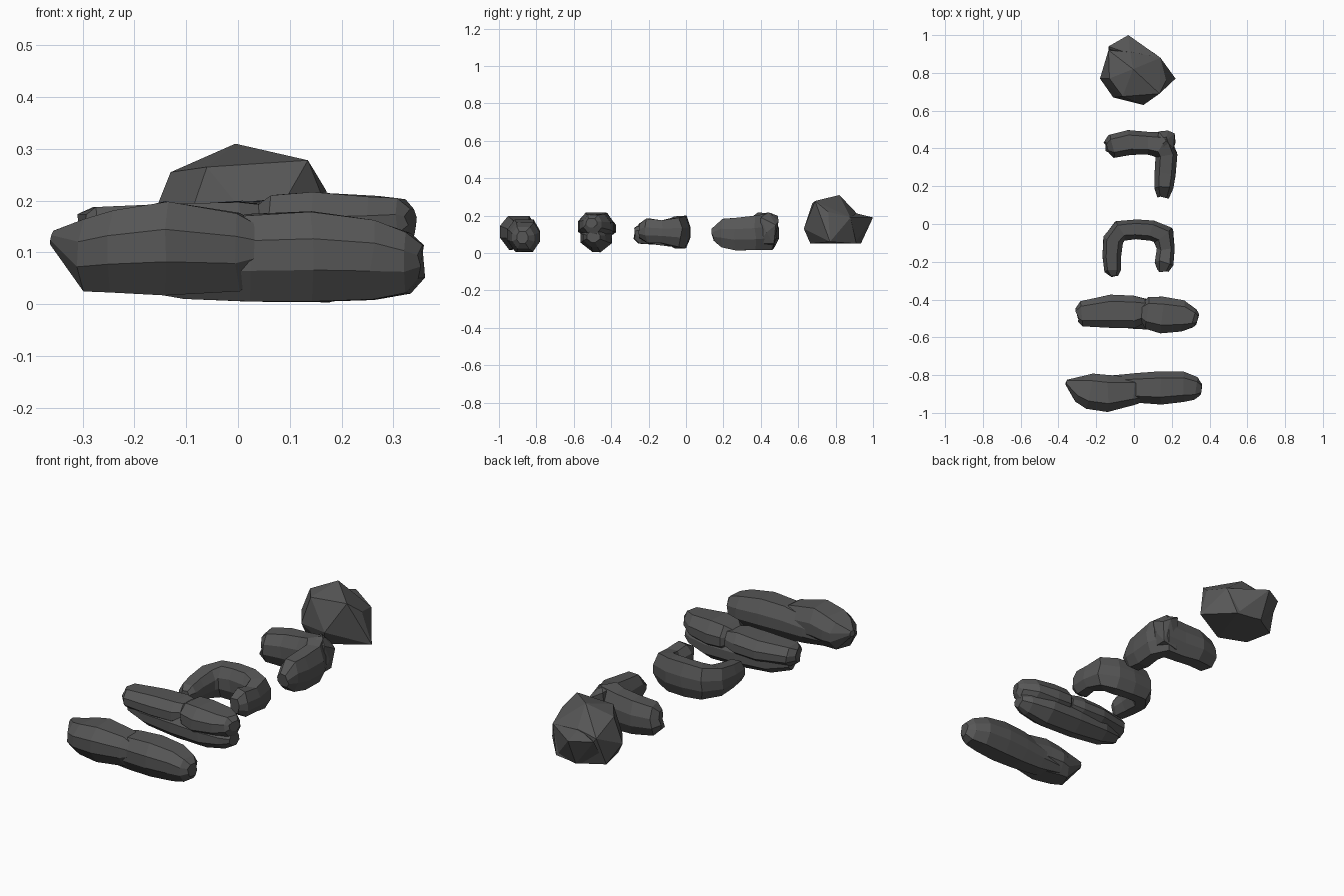
import bpy, bmesh, random
from mathutils import Vector

random.seed(4)
stone = bpy.data.materials.new("dark grey stone")
stone.diffuse_color = (0.095, 0.095, 0.095, 1)


def finish(bm, name):
    bmesh.ops.recalc_face_normals(bm, faces=bm.faces)
    me = bpy.data.meshes.new(name)
    bm.to_mesh(me)
    bm.free()
    me.materials.append(stone)
    ob = bpy.data.objects.new(name, me)
    bpy.context.collection.objects.link(ob)
    return ob


# chipped eight-sided section: (sideways, up), each -1..1
SECTION = [(1, -.35), (1, .3), (.6, 1), (-.55, 1), (-1, .4), (-1, -.3), (-.5, -1), (.55, -1)]


def loft(name, stations, taper=1.0, jit=0.005):
    """Stone lofted along stations (x, y, half width, z low, z high)."""
    bm = bmesh.new()
    pts = [Vector((s[0], s[1])) for s in stations]
    rings = []
    for i, (x, y, w, lo, hi) in enumerate(stations):
        t = (pts[min(i + 1, len(pts) - 1)] - pts[max(i - 1, 0)]).normalized()
        side = Vector((-t.y, t.x))
        ring = []
        for u, v in SECTION:
            k = w * u * (taper if v < -.5 else 1)
            slide = random.uniform(-jit, jit)
            ring.append(bm.verts.new((
                x + side.x * k + t.x * slide,
                y + side.y * k + t.y * slide,
                (lo + hi) / 2 + (hi - lo) / 2 * v * random.uniform(.95, 1))))
        rings.append(ring)
    for a, b in zip(rings, rings[1:]):
        for j in range(8):
            k = (j + 1) % 8
            bm.faces.new((a[j], a[k], b[k], b[j]))
    bm.faces.new(rings[0])
    bm.faces.new(rings[-1])
    return finish(bm, name)


def hull(name, points):
    bm = bmesh.new()
    for p in points:
        bm.verts.new(p)
    res = bmesh.ops.convex_hull(bm, input=bm.verts)
    loose = [v for v in bm.verts if not v.link_faces]
    bmesh.ops.delete(bm, geom=loose, context='VERTS')
    return finish(bm, name)


# front long rock: two wedge lobes sliding into each other
loft("front_rock_left_lobe", [
    (-.357, -.838, .014, .115, .142), (-.285, -.87, .075, .022, .165),
    (-.235, -.885, .095, .02, .182), (-.14, -.897, .098, .016, .202),
    (.0, -.885, .075, .025, .178), (.09, -.9, .03, .09, .125)])
loft("front_rock_right_lobe", [
    (-.225, -.85, .04, .03, .11), (-.10, -.865, .065, .01, .15),
    (.02, -.868, .079, .004, .175), (.14, -.868, .088, .004, .18),
    (.26, -.862, .08, .008, .166), (.325, -.87, .06, .02, .14),
    (.355, -.875, .03, .05, .115)])

# second long rock: two top slabs over a narrower belly
loft("second_rock_left_slab", [
    (-.302, -.482, .035, .10, .175), (-.275, -.475, .067, .085, .188),
    (-.12, -.462, .088, .07, .195), (.0, -.465, .086, .07, .2),
    (.065, -.455, .06, .09, .19)], taper=.7)
loft("second_rock_right_slab", [
    (.035, -.47, .045, .10, .19), (.07, -.47, .085, .07, .213),
    (.15, -.482, .097, .06, .217), (.26, -.487, .083, .08, .21),
    (.318, -.5, .05, .10, .205), (.334, -.505, .03, .135, .185)], taper=.7)
loft("second_rock_belly", [
    (-.27, -.475, .035, .06, .13), (-.17, -.47, .068, .022, .14),
    (.0, -.475, .08, .006, .15), (.17, -.48, .083, .003, .15),
    (.28, -.49, .06, .03, .13), (.325, -.495, .035, .055, .115)], taper=.5)

# arched rock: bridge with two forward legs
loft("arch_rock", [
    (-.108, -.272, .022, .075, .135), (-.113, -.245, .044, .05, .155),
    (-.118, -.17, .049, .045, .165), (-.112, -.09, .054, .035, .18),
    (-.07, -.035, .056, .03, .195), (.01, -.028, .052, .025, .2),
    (.095, -.035, .054, .022, .2), (.155, -.06, .06, .03, .19),
    (.168, -.13, .047, .05, .175), (.16, -.205, .05, .05, .185),
    (.152, -.25, .03, .08, .155)], jit=.008)

# bent rock: sideways arm and one forward leg
loft("bent_rock", [
    (-.147, .403, .03, .06, .15), (-.115, .412, .062, .03, .18),
    (-.02, .432, .066, .018, .195), (.07, .428, .06, .012, .205),
    (.145, .42, .074, .015, .217), (.172, .36, .058, .012, .2),
    (.165, .27, .056, .012, .19), (.158, .19, .05, .03, .185),
    (.155, .143, .03, .065, .13)], jit=.008)
hull("bent_rock_corner", [
    (.21, .40, .19), (.22, .43, .11), (.215, .48, .15), (.18, .495, .17),
    (.13, .49, .2), (.12, .4, .21), (.17, .44, .217), (.2, .47, .05),
    (.12, .47, .03), (.2, .39, .05)])

# back boulder: faceted body with a peak, and a low rear point
hull("boulder_body", [
    (-.005, .82, .31), (.135, .69, .278), (-.06, .675, .265), (-.13, .77, .255),
    (.05, .63, .13), (.02, .665, .05), (-.11, .67, .12), (-.18, .77, .13),
    (-.12, .72, .05), (-.15, .86, .05), (-.135, .92, .2), (.22, .77, .06),
    (.17, .76, .22), (.14, .88, .19), (.1, .91, .05), (-.02, .91, .215),
    (-.03, .93, .05)])
hull("boulder_rear_point", [
    (-.03, 1.0, .19), (-.135, .94, .19), (-.13, .85, .05), (.14, .88, .19),
    (.1, .9, .05), (-.02, .9, .215), (-.03, .935, .05), (0, .8, .15)])
